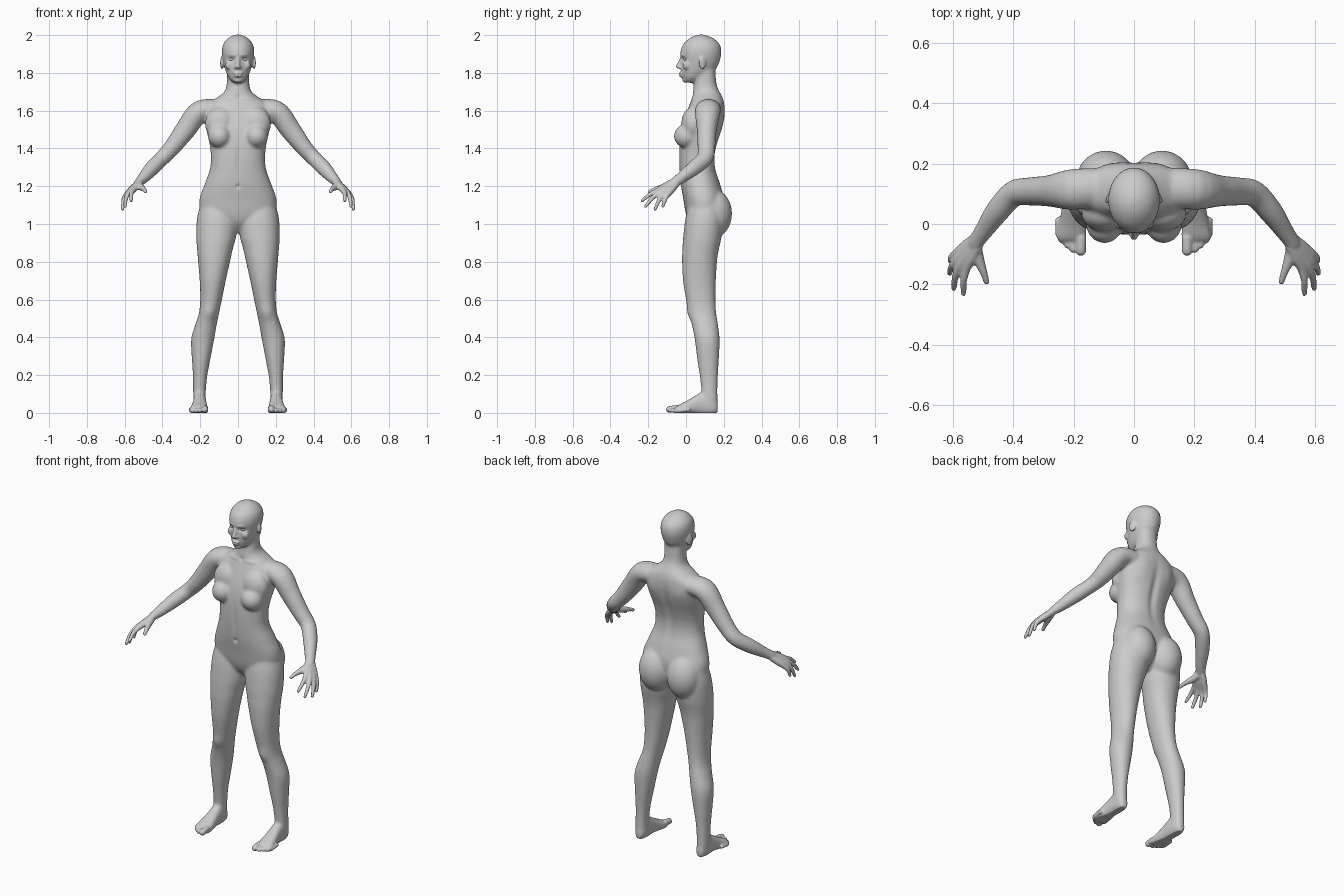
import bpy, bmesh, math
from mathutils import Vector, Matrix

N = 32


def spline(rows, k=6):
    """Catmull-Rom interpolation of rows of numbers."""
    out = []
    for i in range(len(rows) - 1):
        a, b, c, d = rows[max(i - 1, 0)], rows[i], rows[i + 1], rows[min(i + 2, len(rows) - 1)]
        for j in range(k):
            t = j / k
            out.append([0.5 * (2 * q + (r - p) * t + (2 * p - 5 * q + 4 * r - w) * t * t
                               + (3 * q - p - 3 * r + w) * t ** 3) for p, q, r, w in zip(a, b, c, d)])
    return out + [list(rows[-1])]


def oval(c, u, v, e=2.0):
    pts = []
    for i in range(N):
        a = 2 * math.pi * i / N
        ca, sa = math.cos(a), math.sin(a)
        pts.append(c + u * math.copysign(abs(ca) ** (2 / e), ca) + v * math.copysign(abs(sa) ** (2 / e), sa))
    return pts


def skin(bm, rings):
    vs = [[bm.verts.new(p) for p in r] for r in rings]
    for a, b in zip(vs, vs[1:]):
        for i in range(N):
            j = (i + 1) % N
            bm.faces.new((a[i], a[j], b[j], b[i]))
    bm.faces.new(vs[0])
    bm.faces.new(vs[-1])


def levels(bm, rows, s=1, e=2.0):
    """Horizontal sections: z, x0, x1, y0, y1."""
    skin(bm, [oval(Vector((s * (x0 + x1) / 2, (y0 + y1) / 2, z)), Vector(((x1 - x0) / 2, 0, 0)),
                   Vector((0, (y1 - y0) / 2, 0)), e) for z, x0, x1, y0, y1 in spline(rows)])


def slices(bm, rows, s=1):
    """Vertical sections along y: y, x0, x1, z0, z1."""
    skin(bm, [oval(Vector((s * (x0 + x1) / 2, y, (z0 + z1) / 2)), Vector(((x1 - x0) / 2, 0, 0)),
                   Vector((0, 0, (z1 - z0) / 2)), 2.3) for y, x0, x1, z0, z1 in spline(rows)])


def tube(bm, rows, s=1):
    """Round-ended limb along a path: x, y, z, radius a, radius b."""
    rows = spline(rows, 5)
    pts = [Vector((s * r[0], r[1], r[2])) for r in rows]
    rings = []
    last = len(pts) - 1
    for i, p in enumerate(pts):
        t = (pts[min(i + 1, last)] - pts[max(i - 1, 0)]).normalized()
        ref = Vector((0, 1, 0)) if abs(t.y) < 0.95 else Vector((1, 0, 0))
        u = t.cross(ref).normalized()
        v = t.cross(u)
        ra, rb = rows[i][3:]
        caps = [(0, 1)]
        if i == 0:
            caps = [(-math.sin(a), math.cos(a)) for a in (1.4, 1.0, 0.5, 0)]
        if i == last:
            caps = [(math.sin(a), math.cos(a)) for a in (0, 0.5, 1.0, 1.4)]
        for off, sc in caps:
            rings.append(oval(p + t * off * min(ra, rb), u * ra * sc, v * rb * sc))
    skin(bm, rings)


def ball(bm, c, r, s=1, rot=0):
    m = Matrix.Translation((s * c[0], c[1], c[2])) @ Matrix.Rotation(s * rot, 4, 'Z') @ Matrix.Diagonal((*r, 1))
    bmesh.ops.create_uvsphere(bm, u_segments=28, v_segments=18, radius=1, matrix=m)


def fuse(obj, bm, voxel, steps):
    """Write the parts to the object, then melt them into one soft skin."""
    bmesh.ops.recalc_face_normals(bm, faces=bm.faces[:])
    bm.to_mesh(obj.data)
    bm.free()
    m = obj.modifiers.new("fuse", 'REMESH')
    m.mode = 'VOXEL'
    m.voxel_size = voxel
    m2 = obj.modifiers.new("soften", 'SMOOTH')
    m2.factor = 0.5
    m2.iterations = steps
    bpy.ops.object.modifier_apply(modifier="fuse")
    bpy.ops.object.modifier_apply(modifier="soften")


body = bpy.data.objects.new("body", bpy.data.meshes.new("body"))
bpy.context.collection.objects.link(body)
bpy.context.view_layer.objects.active = body
body.select_set(True)

# Torso and neck: z, half width, front y, back y
bm = bmesh.new()
torso = [(.955, .05, .06, .13), (1.0, .14, .02, .17), (1.05, .195, 0, .19), (1.13, .204, -.014, .2),
         (1.21, .177, -.028, .182), (1.29, .149, -.035, .157), (1.36, .144, -.037, .153),
         (1.43, .152, -.034, .168), (1.5, .168, -.024, .19), (1.57, .178, -.004, .204),
         (1.63, .165, .018, .204), (1.67, .11, .032, .194), (1.70, .073, .037, .178),
         (1.74, .06, .042, .162), (1.82, .058, .05, .155)]
levels(bm, [(z, -w, w, f, b) for z, w, f, b in torso], e=2.25)

# Head
head = [(1.748, .025, -.005, .035), (1.77, .047, -.02, .085), (1.80, .062, -.027, .13),
        (1.83, .072, -.028, .165), (1.87, .081, -.027, .181), (1.91, .086, -.03, .188),
        (1.95, .08, -.016, .18), (1.98, .058, .014, .15), (1.996, .032, .043, .115), (2.003, .01, .07, .09)]
levels(bm, [(z, -w, w, f, b) for z, w, f, b in head])

for s in (1, -1):
    # Leg: z, inner x, outer x, front y, back y
    levels(bm, [(1.12, .03, .195, .02, .19), (1.03, .003, .217, -.003, .198), (.93, .011, .221, -.015, .188),
                (.87, .027, .217, -.019, .175), (.81, .04, .212, -.021, .165), (.70, .065, .203, -.016, .158),
                (.60, .085, .2, 0, .156), (.53, .1, .207, .013, .16), (.47, .112, .225, .03, .169),
                (.39, .126, .248, .046, .178), (.28, .147, .244, .06, .174), (.20, .162, .239, .072, .169),
                (.12, .17, .238, .081, .167), (.06, .172, .237, .082, .168), (.02, .176, .232, .09, .165)], s, 2.1)
    # Foot
    slices(bm, [(.168, .185, .222, 0, .05), (.14, .172, .235, -.01, .1), (.09, .168, .237, -.01, .112),
                (.05, .166, .24, -.006, .092), (0, .16, .25, -.01, .062), (-.04, .155, .258, -.01, .042),
                (-.06, .158, .256, -.008, .028)], s)
    # Arm
    tube(bm, [(.08, .125, 1.605, .05, .06), (.2, .115, 1.597, .058, .068), (.277, .11, 1.5, .055, .053),
              (.345, .108, 1.41, .046, .047), (.4, .1, 1.35, .041, .044), (.455, .04, 1.295, .04, .04),
              (.5, -.025, 1.245, .031, .031), (.53, -.066, 1.215, .023, .029)], s)
    # Buttock, breast and upper chest
    ball(bm, (.093, .142, 1.055), (.1, .102, .13), s)
    ball(bm, (.098, .002, 1.465), (.062, .066, .063), s)
    ball(bm, (.095, .035, 1.53), (.08, .06, .09), s)
fuse(body, bm, .007, 10)

# Fine parts joined onto the skin
bm = bmesh.new()
bm.from_mesh(body.data)
wrist = Vector((.53, -.068, 1.213))
mid = Vector((.58, -.13, 1.163))
fingers = [((.556, -.148, 1.178), (.566, -.238, 1.12)), ((.579, -.143, 1.166), (.599, -.22, 1.088)),
           ((.591, -.125, 1.156), (.613, -.167, 1.072)), ((.592, -.1, 1.152), (.612, -.125, 1.088))]
toes = [(.176, -.106, .018), (.203, -.096, .012), (.221, -.082, .0115), (.237, -.066, .011), (.25, -.046, .011)]
for s in (1, -1):
    # Fingers with the palm bones they grow from
    for knuckle, tip in fingers:
        k, t = Vector(knuckle), Vector(tip)
        start = wrist + (k - mid) * .45
        end = t - (t - k).normalized() * .008
        bend = k.lerp(end, .5) + Vector((.005, 0, .006))
        tube(bm, [(*start, .018, .018), (*start.lerp(k, .5), .018, .018), (*k, .0145, .0145),
                  (*bend, .0115, .0115), (*end, .009, .009)], s)
    # Thumb
    tube(bm, [(.525, -.075, 1.21, .02, .02), (.514, -.12, 1.195, .018, .018),
              (.499, -.16, 1.185, .0125, .0125), (.489, -.192, 1.172, .01, .01)], s)
    # Toes
    for x, y, r in toes:
        tube(bm, [(x, y + .06, r + .006, r, r), (x, y + .03, r + .003, r * .95, r * .95),
                  (x, y + r, r, r, r)], s)
    # Ear, nostril and cheek
    ball(bm, (.085, .087, 1.853), (.007, .021, .035), s, .35)
    ball(bm, (.012, -.03, 1.829), (.009, .011, .008), s)
    ball(bm, (.045, .005, 1.84), (.022, .022, .025), s)
# Nose, lips and chin
tube(bm, [(0, -.02, 1.885, .009, .009), (0, -.03, 1.86, .01, .01), (0, -.042, 1.834, .012, .012)])
ball(bm, (0, -.025, 1.797), (.026, .013, .007))
ball(bm, (0, -.024, 1.784), (.022, .013, .007))
ball(bm, (0, -.004, 1.764), (.026, .016, .016))
fuse(body, bm, .0052, 4)

# Soft dents and swells: centre, reach, push along y
dents = [((0, .19, 1.42), (.022, .07, .14), -.012), ((.09, .19, 1.55), (.045, .06, .06), .006),
         ((0, -.03, 1.2), (.01, .03, .012), .008), ((.034, -.018, 1.872), (.018, .03, .01), .011),
         ((.03, -.022, 1.895), (.025, .03, .008), -.004), ((.153, .02, .53), (.03, .04, .035), -.006),
         ((.08, .02, 1.665), (.05, .04, .009), -.006), ((0, .02, 1.67), (.014, .03, .012), .006),
         ((0, -.03, 1.79), (.022, .02, .003), .004), ((0, -.03, 1.33), (.012, .04, .1), .005)]
for c, r, p in dents:
    for v in body.data.vertices:
        dz = (v.co.z - c[2]) / r[2]
        if abs(dz) < 3:
            dx, dy = (abs(v.co.x) - c[0]) / r[0], (v.co.y - c[1]) / r[1]
            v.co.y += p * math.exp(-dx * dx - dy * dy - dz * dz)
# Flat soles
for v in body.data.vertices:
    v.co.z = max(v.co.z, 0)
bpy.ops.object.shade_smooth()

# Eyes
for s, side in ((1, "left"), (-1, "right")):
    bm = bmesh.new()
    ball(bm, (.034, .0, 1.872), (.015, .013, .009), s)
    me = bpy.data.meshes.new(side + "_eye")
    bm.to_mesh(me)
    bm.free()
    me.shade_smooth()
    bpy.context.collection.objects.link(bpy.data.objects.new(side + "_eye", me))
